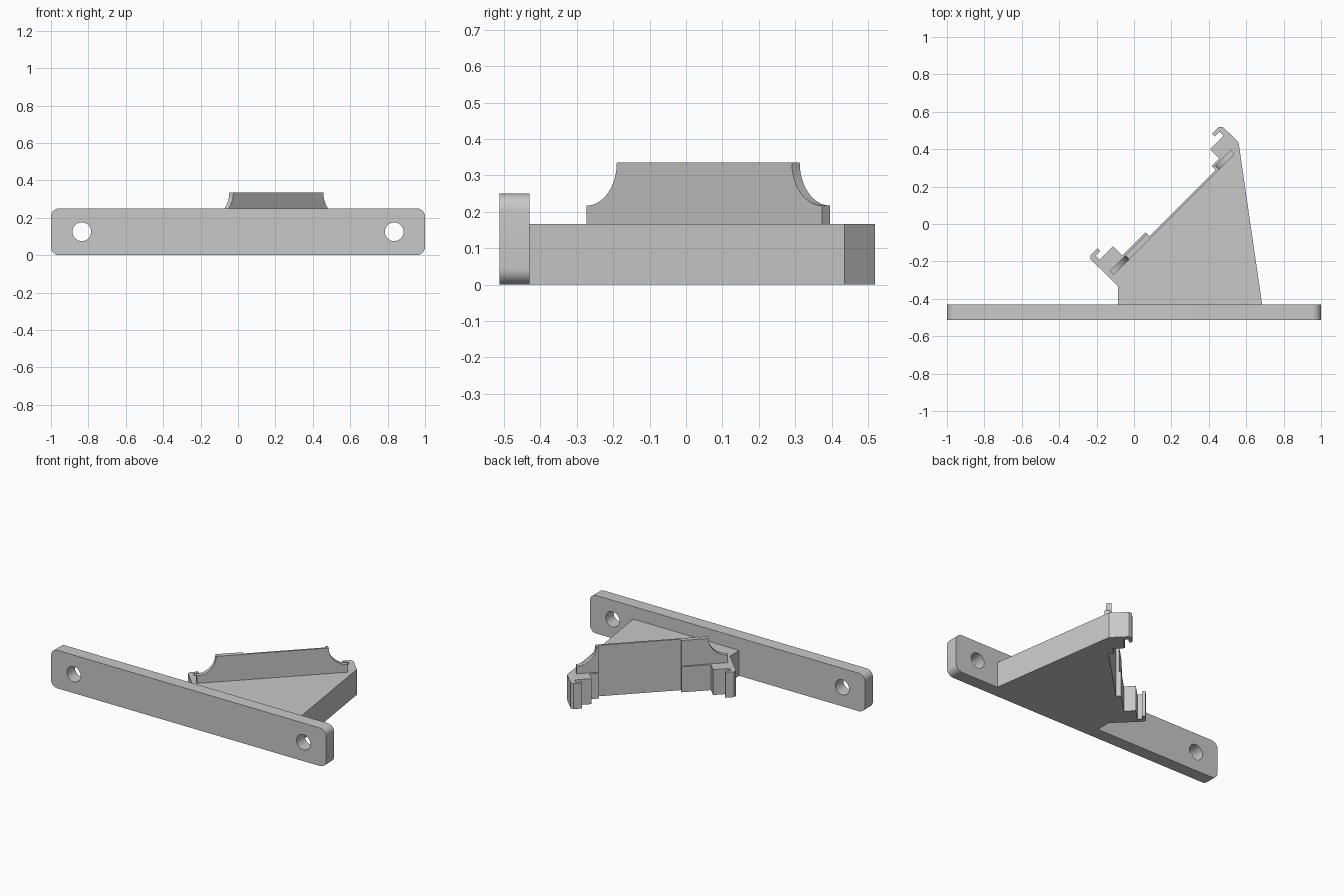
import bpy, bmesh, math
from mathutils import Vector

if "Cube" in bpy.data.objects:
    bpy.data.objects.remove(bpy.data.objects["Cube"], do_unlink=True)

grey = bpy.data.materials.new("plain grey")
grey.use_nodes = True
GREY = (0.58, 0.58, 0.58, 1)
grey.diffuse_color = GREY
grey.node_tree.nodes["Principled BSDF"].inputs["Base Color"].default_value = GREY

R = math.sqrt(0.5)


def diagonal(s, t, z=0):
    """Along the diagonal (s), out behind it (t) and up (z)."""
    return Vector(((s - t) * R, (s + t) * R, z))


def prism(name, points, offset):
    """Extrude a flat outline by an offset vector."""
    bm = bmesh.new()
    face = bm.faces.new([bm.verts.new(p) for p in points])
    made = bmesh.ops.extrude_face_region(bm, geom=[face])["geom"]
    new = [v for v in made if isinstance(v, bmesh.types.BMVert)]
    bmesh.ops.translate(bm, verts=new, vec=offset)
    if not any(f.is_valid and f == face for f in bm.faces):
        bm.faces.new([v for v in bm.verts if v not in new])
    bmesh.ops.recalc_face_normals(bm, faces=bm.faces[:])
    mesh = bpy.data.meshes.new(name)
    bm.to_mesh(mesh)
    bm.free()
    mesh.materials.append(grey)
    obj = bpy.data.objects.new(name, mesh)
    bpy.context.collection.objects.link(obj)
    return obj


def smooth(obj):
    bpy.ops.object.select_all(action="DESELECT")
    obj.select_set(True)
    bpy.context.view_layer.objects.active = obj
    bpy.ops.object.shade_smooth_by_angle(angle=math.radians(30))


def arc(cx, cz, r, start, end, n):
    angles = [math.radians(start + (end - start) * i / n) for i in range(n + 1)]
    return [(cx + r * math.cos(a), cz + r * math.sin(a)) for a in angles]


# Mounting plate with rounded corners and two bolt holes
FRONT, BACK, PLATE_H, CORNER = -0.513, -0.43, 0.25, 0.045
outline = []
for i, (sx, cz) in enumerate([(1, PLATE_H - CORNER), (-1, PLATE_H - CORNER),
                              (-1, CORNER), (1, CORNER)]):
    outline += arc(sx * (1 - CORNER), cz, CORNER, 90 * i, 90 * i + 90, 8)
plate = prism("mounting_plate", [(x, FRONT, z) for x, z in outline],
              Vector((0, BACK - FRONT, 0)))
for side, x in (("left", 0.835), ("right", -0.835)):
    hole = prism(side + "_hole_cutter",
                 [(px, FRONT - 0.1, pz) for px, pz in arc(x, 0.125, 0.05, 0, 348.75, 31)],
                 Vector((0, 0.3, 0)))
    hole.hide_render = True
    hole.hide_set(True)
    cut = plate.modifiers.new(side + " hole", "BOOLEAN")
    cut.operation = "DIFFERENCE"
    cut.solver = "EXACT"
    cut.object = hole
smooth(plate)

# Wedge body with a clip hook at each end of its diagonal face
BODY_H, MID = 0.167, 0.203
RAISED, RECESS = -0.074, -0.105
hook = [(0.5, 0.032), (0.485, 0.047), (0.433, 0.047), (0.433, 0.026), (0.469, 0.026),
        (0.469, -0.004), (0.367, -0.004), (0.367, RAISED)]
STEP_A, STEP_B = 0.013, 0.514
body = [(0.685, BACK), (-0.086, BACK), (-0.086, -0.333)]
face = [(MID - h, t) for h, t in hook]
face += [(STEP_A, RAISED), (STEP_A, RECESS), (STEP_B, RECESS), (STEP_B, RAISED)]
face += [(MID + h, t) for h, t in reversed(hook)]
body += [diagonal(s, t).to_2d() for s, t in face] + [(0.559, 0.436)]
prism("wedge_body", [(x, y, 0) for x, y in body], Vector((0, 0, BODY_H)))

# Upright wall: thin in the middle, thicker ends with scooped shoulders
WALL_MID, HALF, TOP, LEDGE = 0.188, 0.458, 0.335, 0.217
WALL_FRONT, WALL_BACK = -0.117, -0.086


def wall_part(name, profile, back):
    return prism(name, [diagonal(s, WALL_FRONT, z) for s, z in profile],
                 diagonal(0, back - WALL_FRONT))


wall_part("wall_middle", [(STEP_A, BODY_H), (STEP_B, BODY_H), (STEP_B, TOP), (STEP_A, TOP)],
          RECESS)
for name, sign, step in (("wall_right_end", -1, STEP_A), ("wall_left_end", 1, STEP_B)):
    scoop = arc(HALF, TOP, TOP - LEDGE, 270, 180, 16)
    profile = [(step, BODY_H), (WALL_MID + sign * HALF, BODY_H)]
    profile += [(WALL_MID + sign * h, z) for h, z in scoop] + [(step, TOP)]
    smooth(wall_part(name, profile, WALL_BACK))
